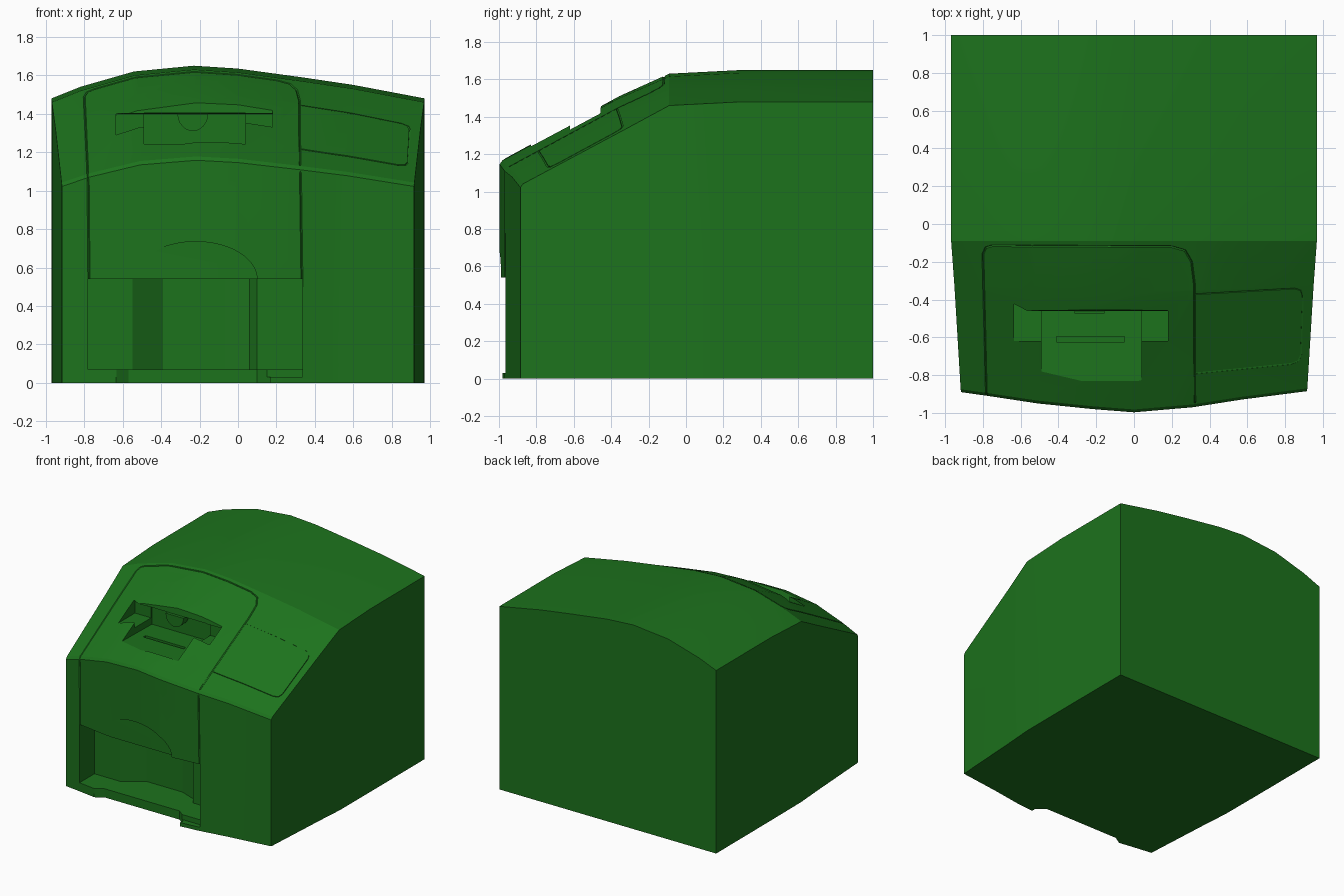
import bpy, bmesh, math
from mathutils import Vector
from mathutils.bvhtree import BVHTree

if "Cube" in bpy.data.objects:
    bpy.data.objects.remove(bpy.data.objects["Cube"])

green = bpy.data.materials.new("green_plastic")
green.diffuse_color = (0.012, 0.17, 0.012, 1)
green.use_nodes = True
green.node_tree.nodes["Principled BSDF"].inputs["Base Color"].default_value = green.diffuse_color


def add_object(name, bm):
    bmesh.ops.recalc_face_normals(bm, faces=bm.faces)
    mesh = bpy.data.meshes.new(name)
    bm.to_mesh(mesh)
    bm.free()
    obj = bpy.data.objects.new(name, mesh)
    bpy.context.collection.objects.link(obj)
    mesh.materials.append(green)
    return obj


def prism(name, pts, lo, hi, axis):
    """Extrude a 2D outline along axis (outline uses the other two axes in order)."""
    def place(p, d):
        c = list(p)
        c.insert(axis, d)
        return c
    bm = bmesh.new()
    a = [bm.verts.new(place(p, lo)) for p in pts]
    b = [bm.verts.new(place(p, hi)) for p in pts]
    bm.faces.new(a)
    bm.faces.new(b)
    n = len(pts)
    for i in range(n):
        bm.faces.new((a[i], a[(i + 1) % n], b[(i + 1) % n], b[i]))
    return add_object(name, bm)


def cut(cutter):
    cutter.hide_render = True
    mod = body.modifiers.new("cut", 'BOOLEAN')
    mod.operation, mod.solver, mod.object = 'DIFFERENCE', 'EXACT', cutter
    bpy.context.view_layer.objects.active = body
    bpy.ops.object.modifier_apply(modifier=mod.name)
    bpy.data.objects.remove(cutter)


# Housing: columns across the width (x, top height, front y), stations back to front
columns = [(-0.97, 1.48, -0.89), (-0.82, 1.54, -0.91), (-0.54, 1.62, -0.95),
           (-0.23, 1.65, -0.98), (0.0, 1.635, -0.997), (0.33, 1.59, -0.97),
           (0.6, 1.55, -0.93), (0.97, 1.48, -0.885)]
bm = bmesh.new()
top, bottom = [], []
for x, zt, yf in columns:
    zf = 1.03 + (zt - 1.48) * 0.8
    bulge = 0.02 * (1 - (x / 0.97) ** 2)
    crest = zt - 0.02
    stations = [(1, 1.0, zt), (1, 0.3, zt), (0.998, -0.09, crest),
                (0.98, -0.09 + 0.3 * (yf + 0.09), crest + 0.3 * (zf - crest) + bulge),
                (0.946, yf + 0.015, zf + 0.012), (0.944, yf, zf - 0.008)]
    top.append([bm.verts.new((x * s, y, z)) for s, y, z in stations])
    bottom.append([bm.verts.new((x * s, y, 0)) for s, y, z in stations])
nc, ns = len(top), len(top[0])
for i in range(nc - 1):
    for j in range(ns - 1):
        for g in (top, bottom):
            bm.faces.new((g[i][j], g[i + 1][j], g[i + 1][j + 1], g[i][j + 1]))
    for j in (0, ns - 1):
        bm.faces.new((top[i][j], top[i + 1][j], bottom[i + 1][j], bottom[i][j]))
for i in (0, nc - 1):
    for j in range(ns - 1):
        bm.faces.new((top[i][j], top[i][j + 1], bottom[i][j + 1], bottom[i][j]))
bm.normal_update()
surface = BVHTree.FromBMesh(bm)
body = add_object("housing", bm)


def on_top(x, y):
    return surface.ray_cast(Vector((x, y, 3)), Vector((0, 0, -1)))[0]


def on_front(x, z):
    return surface.ray_cast(Vector((x, -3, z)), Vector((0, 1, 0)))[0]


def resample(pts, step=0.06):
    out = []
    for (a, b), (c, d) in zip(pts, pts[1:]):
        n = max(1, math.ceil(math.hypot(c - a, d - b) / step))
        out += [(a + (c - a) * k / n, b + (d - b) * k / n) for k in range(n)]
    return out + [pts[-1]]


def groove(points, radius=0.006):
    """Cut a thin seam along points that lie on the housing surface."""
    curve = bpy.data.curves.new("seam", 'CURVE')
    curve.dimensions = '3D'
    curve.bevel_depth, curve.bevel_resolution, curve.use_fill_caps = radius, 0, True
    spline = curve.splines.new('POLY')
    spline.points.add(len(points) - 1)
    for p, co in zip(spline.points, points):
        p.co = (*co, 1)
    tmp = bpy.data.objects.new("seam", curve)
    bpy.context.collection.objects.link(tmp)
    bpy.context.view_layer.update()
    mesh = bpy.data.meshes.new_from_object(tmp.evaluated_get(bpy.context.evaluated_depsgraph_get()))
    bpy.data.objects.remove(tmp)
    bm = bmesh.new()
    bm.from_mesh(mesh)
    bmesh.ops.remove_doubles(bm, verts=bm.verts, dist=0.0001)
    cut(add_object("seam_cutter", bm))


# Seams of the front cover and the control panel
left = [on_front(x, z) for x, z in resample([(-0.775, 0.5), (-0.78, 1.06)])]
right = [on_front(x, z) for x, z in resample([(0.325, 1.09), (0.333, 0.5)])]
over = [on_top(x, y) for x, y in resample(
    [(-0.782, -0.89), (-0.80, -0.16), (-0.785, -0.125), (-0.75, -0.115), (0.2, -0.12),
     (0.27, -0.14), (0.305, -0.2), (0.32, -0.32), (0.322, -0.94)])]
groove(left + over + right)
groove([on_top(x, y) for x, y in resample(
    [(0.325, -0.37), (0.85, -0.34), (0.885, -0.35), (0.895, -0.38), (0.885, -0.69),
     (0.87, -0.725), (0.83, -0.74), (0.325, -0.79)])])

# Arched finger relief above the output bin
arch = [(-0.22 + 0.32 * math.cos(math.pi * k / 20), 0.54 + 0.195 * math.sin(math.pi * k / 20))
        for k in range(21)]
cut(prism("finger_relief_cutter", [(0.1, 0.5)] + arch + [(-0.54, 0.5)], -1.2, -0.955, 1))

# Output bin with a deeper middle, stepped front lip and notch in the base
cut(prism("bin_cutter", [(-0.78, -1.2), (0.335, -1.2), (0.335, -0.72), (0.1, -0.72), (0.06, -0.66),
                         (-0.07, -0.61), (-0.39, -0.61), (-0.55, -0.72), (-0.78, -0.72)],
          0.07, 0.54, 2))
cut(prism("lip_cutter", [(-0.78, -1.2), (0.335, -1.2), (0.335, -0.93), (-0.78, -0.93)],
          0.03, 0.1, 2))
cut(prism("notch_cutter", [(-0.64, -1.2), (0.17, -1.2), (0.17, -0.945), (0.1, -0.89),
                           (-0.57, -0.89), (-0.64, -0.935)], -0.1, 0.2, 2))

# Feed slot recess: wide shallow wings and a lower middle
cut(prism("wing_cutter", [(-0.62, 1.29), (-0.41, 1.29), (-0.41, 1.399), (-0.46, 1.402),
                          (-0.442, 1.6), (-0.62, 1.6)], -0.635, 0.18, 0))
cut(prism("slot_cutter", [(-0.83, 1.243), (-0.40, 1.235), (-0.40, 1.40), (-0.465, 1.405),
                          (-0.44, 1.6), (-0.83, 1.6)], -0.49, 0.04, 0))
cut(prism("slit_cutter", [(-0.41, -0.625), (-0.05, -0.625), (-0.05, -0.595), (-0.41, -0.595)],
          1.22, 1.3, 2))

# Half-round grip hanging over the slot
half = [(-0.235 + 0.08 * math.cos(math.pi * k / 12), 1.40 - 0.09 * math.sin(math.pi * k / 12))
        for k in range(13)]
grip = prism("slot_grip", half, -0.475, -0.41, 1)

for obj in (body, grip):
    bpy.ops.object.select_all(action='DESELECT')
    obj.select_set(True)
    bpy.context.view_layer.objects.active = obj
    bpy.ops.object.shade_smooth_by_angle(angle=math.radians(20))
